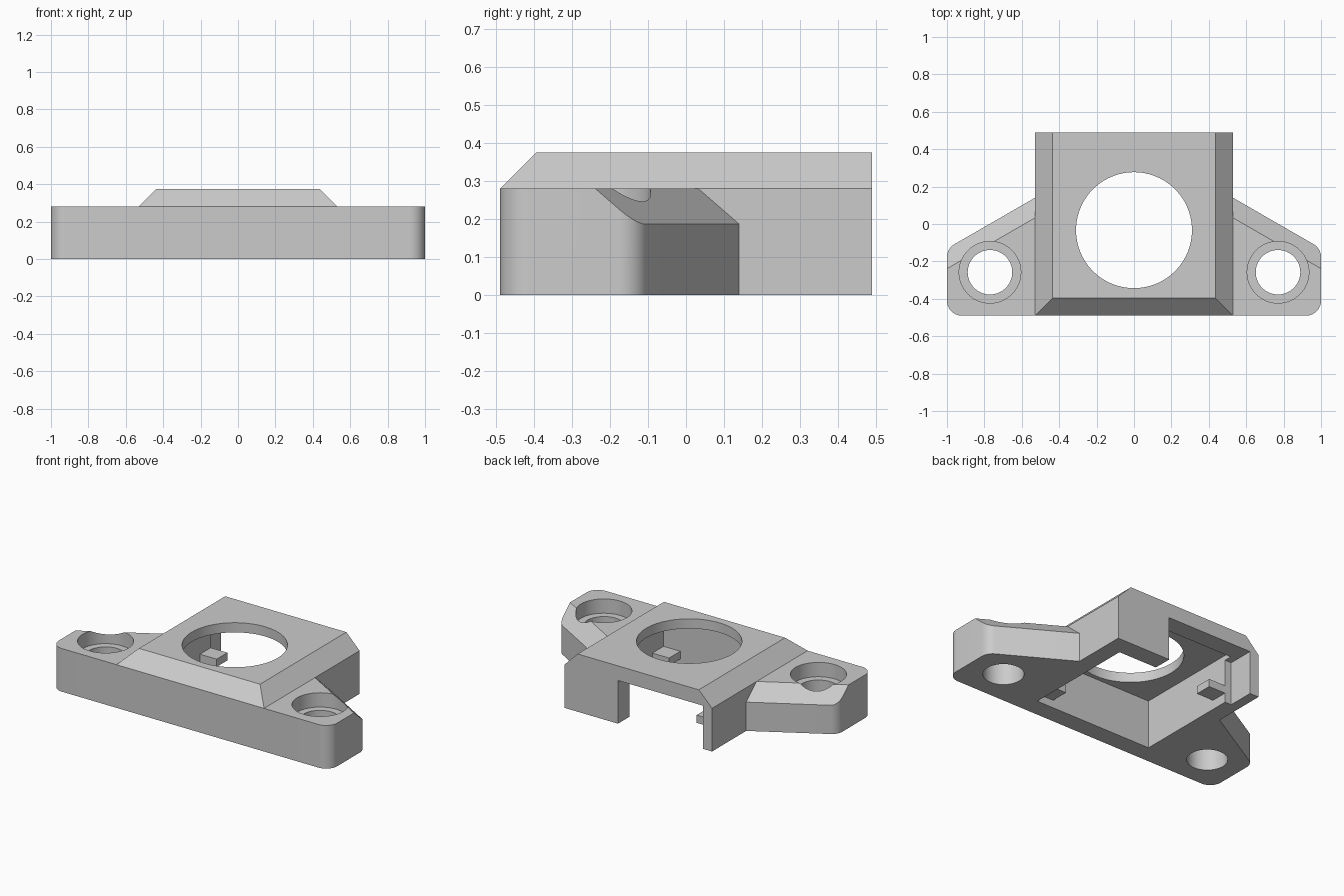
import bpy, bmesh
from math import radians, tan, pi, cos, sin
from mathutils import Vector

if "Cube" in bpy.data.objects:
    bpy.data.objects.remove(bpy.data.objects["Cube"], do_unlink=True)

grey = bpy.data.materials.new("plain grey")
grey.use_nodes = True
colour = (0.6, 0.6, 0.6, 1)
grey.diffuse_color = colour
grey.node_tree.nodes["Principled BSDF"].inputs["Base Color"].default_value = colour


def prism(name, outline, z0, z1, planes=()):
    """Extrude a plan outline, then trim it by (point, normal) planes."""
    bm = bmesh.new()
    face = bm.faces.new([bm.verts.new((x, y, z0)) for x, y in outline])
    top = bmesh.ops.extrude_face_region(bm, geom=[face])["geom"]
    verts = [v for v in top if isinstance(v, bmesh.types.BMVert)]
    bmesh.ops.translate(bm, verts=verts, vec=(0, 0, z1 - z0))
    for point, normal in planes:
        cut = bmesh.ops.bisect_plane(bm, geom=bm.verts[:] + bm.edges[:] + bm.faces[:],
                                     plane_co=point, plane_no=normal, clear_outer=True)
        edges = [e for e in cut["geom_cut"] if isinstance(e, bmesh.types.BMEdge)]
        bmesh.ops.holes_fill(bm, edges=edges, sides=0)
    bmesh.ops.recalc_face_normals(bm, faces=bm.faces[:])
    mesh = bpy.data.meshes.new(name)
    bm.to_mesh(mesh)
    bm.free()
    mesh.materials.append(grey)
    obj = bpy.data.objects.new(name, mesh)
    bpy.context.collection.objects.link(obj)
    return obj


def block(name, x0, x1, y0, y1, z0, z1, planes=()):
    return prism(name, [(x0, y0), (x1, y0), (x1, y1), (x0, y1)], z0, z1, planes)


def cylinder(name, x, y, r, z0, z1, n=64):
    ring = [(x + r * cos(2 * pi * i / n), y + r * sin(2 * pi * i / n)) for i in range(n)]
    return prism(name, ring, z0, z1)


def rounded(points, n=10):
    """Outline from (x, y, radius) corners."""
    out = []
    for i, (x, y, r) in enumerate(points):
        p = Vector((x, y))
        if not r:
            out.append((x, y))
            continue
        a = (Vector(points[i - 1][:2]) - p).normalized()
        b = (Vector(points[(i + 1) % len(points)][:2]) - p).normalized()
        half = a.angle(b) / 2
        centre = p + (a + b).normalized() * (r / sin(half))
        start = p + a * (r / tan(half)) - centre
        end = p + b * (r / tan(half)) - centre
        for k in range(n + 1):
            out.append(tuple(centre + start.lerp(end, k / n).normalized() * r))
    return out


def combine(target, tool, operation):
    mod = target.modifiers.new(operation.title(), 'BOOLEAN')
    mod.operation, mod.solver, mod.object = operation, 'EXACT', tool
    bpy.context.view_layer.objects.active = target
    bpy.ops.object.modifier_apply(modifier=mod.name)
    bpy.data.objects.remove(tool, do_unlink=True)


# Main housing with chamfered front and side top edges
EAR_TOP = 0.28
housing = block("housing", -0.53, 0.53, -0.49, 0.49, 0, 0.375, [
    ((0.53, 0, EAR_TOP), (1, 0, 1)),
    ((-0.53, 0, EAR_TOP), (-1, 0, 1)),
    ((0, -0.49, EAR_TOP), (0, -1, 1))])

# Mounting ears with rounded corners and a sloped rear edge
for s in (1, -1):
    corners = [(0.49, -0.49, 0), (1, -0.49, 0.08), (1, -0.131, 0.08),
               (0.53, 0.14, 0), (0.49, 0.14, 0)]
    outline = [(s * x, y) for x, y in rounded(corners)]
    ear = prism("ear", outline, 0, EAR_TOP, [((s * 0.53, 0.14, 0.187), (s * 0.5, 0.866, 1))])
    combine(housing, ear, 'UNION')

# Screw holes with counterbores
for s in (1, -1):
    combine(housing, cylinder("screw_hole", s * 0.77, -0.258, 0.119, -0.1, 0.5), 'DIFFERENCE')
    combine(housing, cylinder("counterbore", s * 0.77, -0.258, 0.165, 0.187, 0.5), 'DIFFERENCE')

# Hollow underside, rear opening and round window
combine(housing, block("cavity", -0.42, 0.42, -0.37, 0.37, -0.1, 0.312), 'DIFFERENCE')
combine(housing, block("rear_opening", -0.466, 0.145, 0.32, 0.6, -0.1, 0.28), 'DIFFERENCE')
combine(housing, cylinder("window", 0, -0.033, 0.31, 0.2, 0.5, 96), 'DIFFERENCE')

# Small retaining tabs inside the cavity
block("right_tab", -0.425, -0.30, 0.21, 0.32, 0.06, 0.11)
block("left_tab", 0.30, 0.425, -0.375, -0.255, 0.05, 0.10)

# Smooth the curved walls and keep the edges sharp
housing.data.materials.clear()
housing.data.materials.append(grey)
bpy.ops.object.select_all(action='DESELECT')
housing.select_set(True)
bpy.context.view_layer.objects.active = housing
bpy.ops.object.shade_smooth_by_angle(angle=radians(30))
